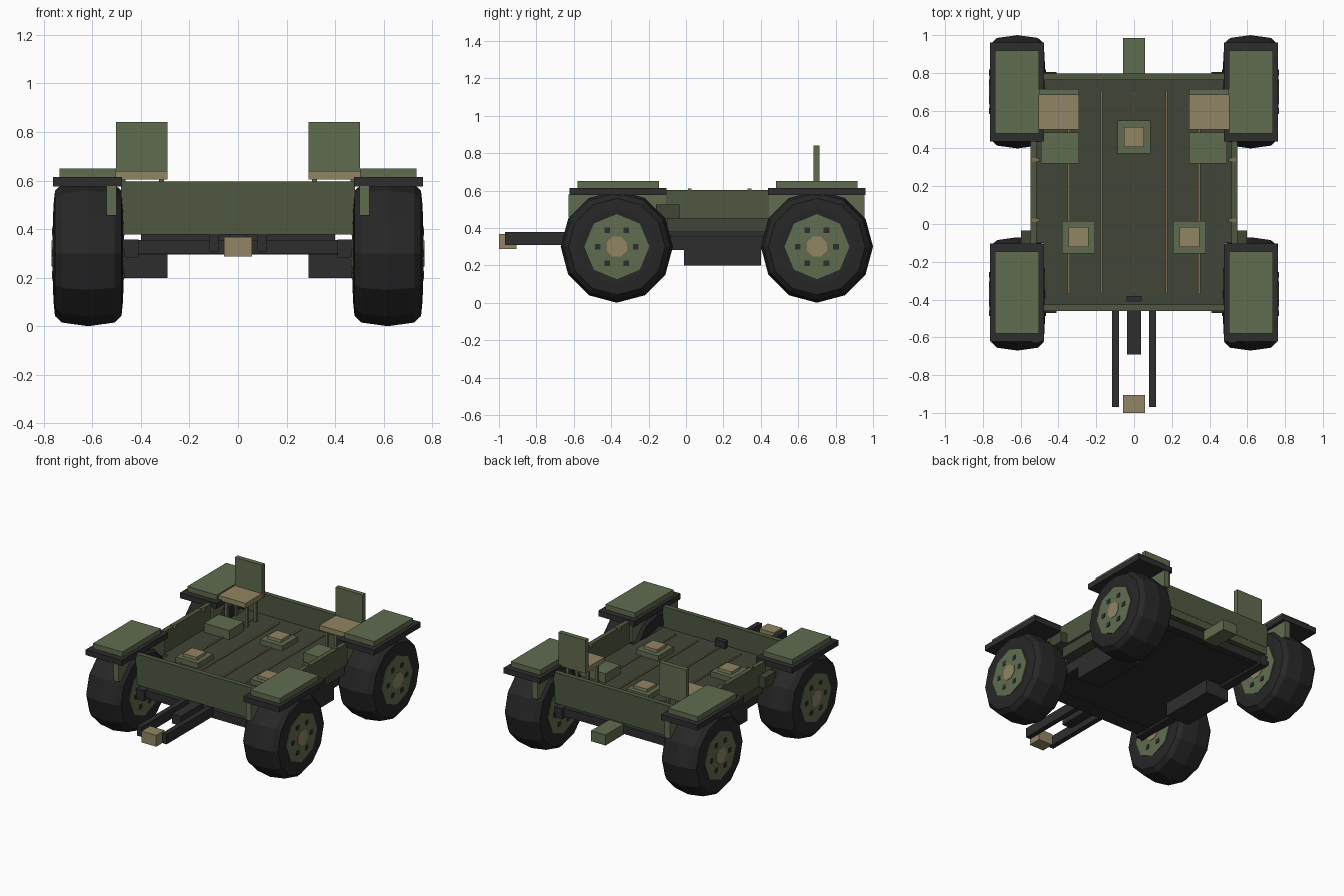
import bpy, bmesh, math
from mathutils import Matrix, Vector

if "Cube" in bpy.data.objects:
    bpy.data.objects.remove(bpy.data.objects["Cube"])


def material(name, rgb):
    m = bpy.data.materials.new(name)
    m.diffuse_color = (*rgb, 1)
    m.use_nodes = True
    m.node_tree.nodes["Principled BSDF"].inputs["Base Color"].default_value = m.diffuse_color
    return m


GREEN = material("light olive", (0.118, 0.150, 0.078))
HULL = material("body olive", (0.078, 0.098, 0.052))
FLOOR = material("dark olive", (0.053, 0.060, 0.037))
TAN = material("tan", (0.285, 0.235, 0.125))
BRASS = material("brown tan", (0.215, 0.160, 0.080))
RUBBER = material("tyre black", (0.020, 0.020, 0.020))
FRAME = material("frame black", (0.027, 0.027, 0.028))


def finish(name, bm, mat):
    bmesh.ops.recalc_face_normals(bm, faces=bm.faces)
    me = bpy.data.meshes.new(name)
    bm.to_mesh(me)
    bm.free()
    me.materials.append(mat)
    ob = bpy.data.objects.new(name, me)
    bpy.context.collection.objects.link(ob)
    return ob


def box(name, x, y, z, mat):
    """Box from (min, max) ranges."""
    bm = bmesh.new()
    size = [b - a for a, b in (x, y, z)]
    mid = [(a + b) / 2 for a, b in (x, y, z)]
    bmesh.ops.create_cube(bm, size=1, matrix=Matrix.Translation(mid) @ Matrix.Diagonal((*size, 1)))
    return finish(name, bm, mat)


def pair(name, x, y, z, mat):
    """The same box on both sides of x = 0."""
    box(name + "_right", x, y, z, mat)
    box(name + "_left", (-x[1], -x[0]), y, z, mat)


def lathe(name, profile, sides, centre, mat, turn=0.0):
    """Revolve (x offset, radius) points about an axis along x."""
    bm = bmesh.new()
    rings = []
    for w, r in profile:
        ring = []
        for i in range(sides):
            a = turn + 2 * math.pi * i / sides
            ring.append(bm.verts.new(Vector(centre) + Vector((w, r * math.cos(a), r * math.sin(a)))))
        rings.append(ring)
    for p, q in zip(rings, rings[1:]):
        for i in range(sides):
            j = (i + 1) % sides
            bm.faces.new((p[i], p[j], q[j], q[i]))
    bm.faces.new(rings[0])
    bm.faces.new(rings[-1])
    return finish(name, bm, mat)


def both(half):
    """Mirror a half profile so that it is symmetric about the wheel plane."""
    return [(-w, r) for w, r in half] + [(w, r) for w, r in reversed(half)]


# Wheels with rim, hub and six bolts, fenders and their brackets
for end, wy, f0, f1 in (("front", -0.37, -0.622, -0.103), ("rear", 0.70, 0.438, 0.960)):
    for side, s in (("right", 1), ("left", -1)):
        tag = f"{end}_{side}"
        c = (s * 0.617, wy, 0.30)
        tyre = both([(0.138, 0.15), (0.143, 0.20), (0.137, 0.258), (0.108, 0.285)])
        tyre.insert(4, (0.0, 0.30))
        lathe("tyre_" + tag, tyre, 12, c, RUBBER)
        lathe("rim_" + tag, both([(0.148, 0.06), (0.144, 0.174)]), 8, c, GREEN)
        lathe("hub_" + tag, both([(0.151, 0.058)]), 8, c, TAN, math.pi / 8)
        for k in range(6):
            a = k * math.pi / 3
            y, z = wy + 0.102 * math.cos(a), 0.30 + 0.102 * math.sin(a)
            box(f"bolt_{tag}_{k}", (c[0] - 0.150, c[0] + 0.150), (y - 0.015, y + 0.015),
                (z - 0.015, z + 0.015), FRAME)
    pair("fender_" + end, (0.477, 0.762), (f0, f1), (0.575, 0.614), FRAME)
    pair("fender_top_" + end, (0.503, 0.735), (f0 + 0.042, f1 - 0.042), (0.614, 0.650), GREEN)
    pair("fender_bracket_" + end, (0.500, 0.541), (f0 - 0.005, f1 - 0.005), (0.455, 0.578), GREEN)
    box("axle_" + end, (-0.5, 0.5), (wy - 0.035, wy + 0.035), (0.295, 0.355), FRAME)

# Floor, belly and frame rails
box("floor", (-0.48, 0.48), (-0.455, 0.79), (0.377, 0.45), FLOOR)
pair("floor_side", (0.48, 0.53), (-0.10, 0.44), (0.377, 0.45), FLOOR)
box("belly", (-0.45, 0.45), (-0.45, 0.785), (0.297, 0.355), FRAME)
box("belly_core", (-0.40, 0.40), (-0.40, 0.74), (0.35, 0.38), FRAME)
pair("frame_rail", (0.41, 0.475), (-0.47, 0.805), (0.282, 0.357), FRAME)
pair("side_tank", (0.29, 0.475), (-0.01, 0.40), (0.198, 0.355), FRAME)

# Tub walls
box("front_wall", (-0.482, 0.482), (-0.46, -0.425), (0.43, 0.597), HULL)
box("rear_wall", (-0.482, 0.482), (0.762, 0.797), (0.43, 0.597), HULL)
box("front_sill", (-0.481, 0.481), (-0.458, -0.43), (0.377, 0.43), HULL)
box("rear_sill", (-0.481, 0.481), (0.767, 0.795), (0.377, 0.43), HULL)
pair("side_wall", (0.515, 0.548), (-0.11, 0.445), (0.45, 0.603), HULL)
pair("side_step", (0.545, 0.597), (-0.16, -0.035), (0.45, 0.525), FLOOR)
for y in (0.02, 0.34):
    pair("tie_down", (0.500, 0.540), (y - 0.01, y + 0.01), (0.588, 0.610), BRASS)

# Floor strips and pads
for x in (-0.345, -0.172, 0, 0.172, 0.345):
    box("floor_strip", (x - 0.006, x + 0.006), (-0.37, 0.71), (0.448, 0.458), BRASS)
for x, y in ((0, 0.46), (-0.293, -0.07), (0.293, -0.07)):
    for name, h, z, mat in (("floor_pad", 0.087, (0.45, 0.487), GREEN), ("pad_top", 0.053, (0.487, 0.508), TAN)):
        box(name, (x - h, x + h), (y - h, y + h), z, mat)
box("pedal_box", (-0.04, 0.04), (-0.41, -0.38), (0.44, 0.50), FRAME)

# Seats and the lockers in front of them
pair("seat_cushion", (0.29, 0.503), (0.50, 0.685), (0.605, 0.640), TAN)
pair("seat_back", (0.29, 0.503), (0.682, 0.715), (0.605, 0.842), GREEN)
for x in (0.305, 0.463):
    pair("seat_post", (x, x + 0.02), (0.54, 0.56), (0.45, 0.607), GREEN)
    pair("seat_rear_post", (x, x + 0.02), (0.64, 0.66), (0.45, 0.607), GREEN)
pair("floor_locker", (0.292, 0.492), (0.32, 0.485), (0.45, 0.515), GREEN)

# Tow gear at the front and rear
pair("drawbar", (0.08, 0.117), (-0.968, -0.44), (0.308, 0.377), FRAME)
box("tow_beam", (-0.036, 0.036), (-0.69, -0.44), (0.31, 0.379), FRAME)
box("front_hitch", (-0.057, 0.057), (-1.0, -0.905), (0.287, 0.368), TAN)
box("rear_hitch", (-0.057, 0.057), (0.78, 0.985), (0.29, 0.365), GREEN)
